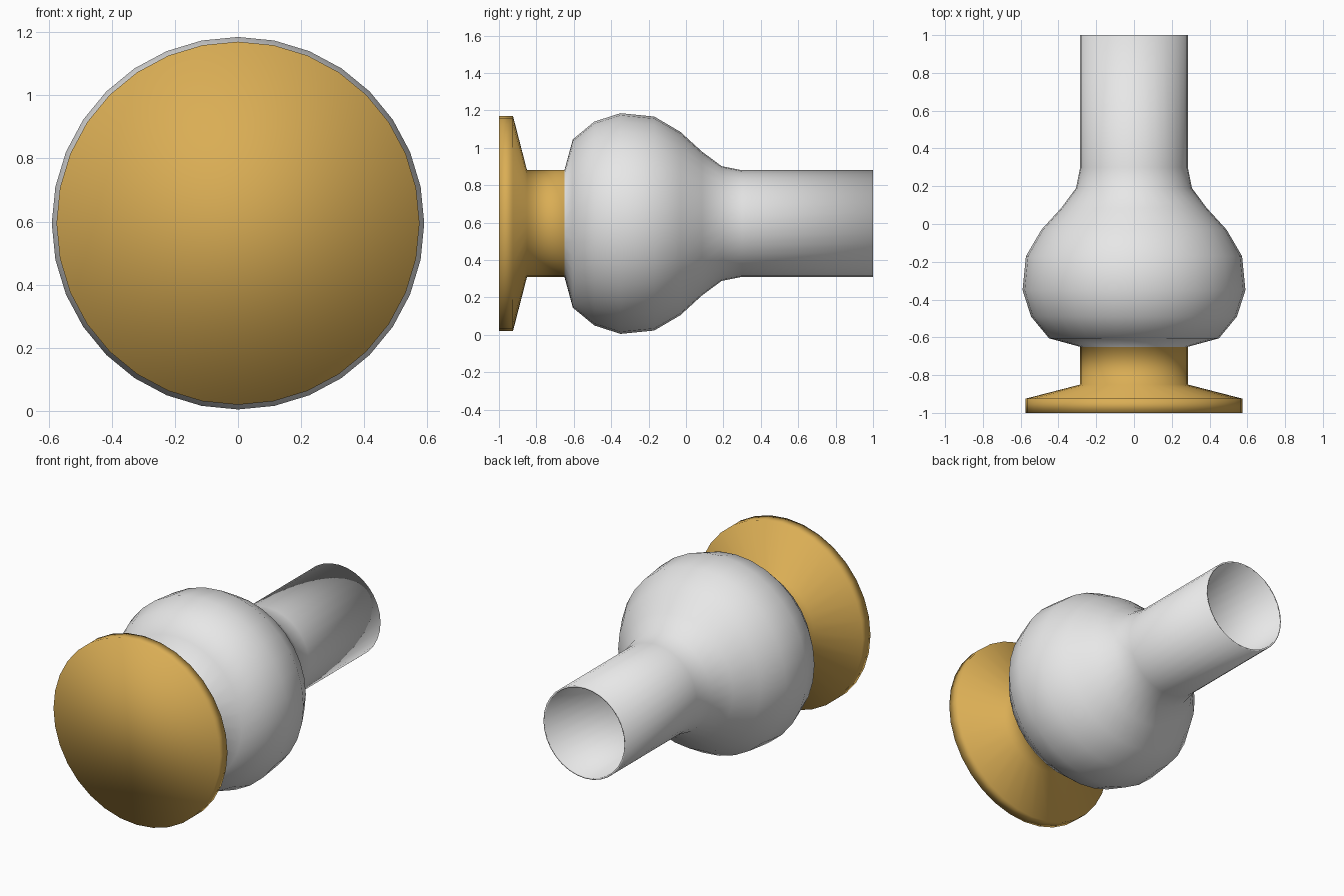
import bpy, bmesh, math

if "Cube" in bpy.data.objects:
    bpy.data.objects.remove(bpy.data.objects["Cube"])

SIDES = 32
CENTRE_Z = 0.595
JOINT_Y = -0.65   # gold foot below this, pale body beyond it

# Lathe profile: (radius, position along y)
PROFILE = [(0.575, -1.0), (0.575, -0.925), (0.285, -0.85), (0.285, -0.65),
           (0.45, -0.605), (0.545, -0.49), (0.59, -0.35), (0.572, -0.17),
           (0.49, -0.03), (0.385, 0.085), (0.307, 0.19), (0.285, 0.30),
           (0.285, 1.0)]


def material(name, rgb):
    m = bpy.data.materials.new(name)
    m.diffuse_color = (*rgb, 1.0)
    m.use_nodes = True
    m.node_tree.nodes["Principled BSDF"].inputs["Base Color"].default_value = m.diffuse_color
    return m


# Revolve the profile around the y axis
bm = bmesh.new()
rings = []
for r, y in PROFILE:
    rings.append([bm.verts.new((r * math.cos(2 * math.pi * i / SIDES), y,
                                CENTRE_Z + r * math.sin(2 * math.pi * i / SIDES)))
                  for i in range(SIDES)])
for a, b in zip(rings, rings[1:]):
    for i in range(SIDES):
        j = (i + 1) % SIDES
        bm.faces.new((a[i], b[i], b[j], a[j]))

# Closed flat base; the neck end stays open
bm.faces.new(rings[0])
bmesh.ops.recalc_face_normals(bm, faces=bm.faces)
base = min(bm.faces, key=lambda f: f.calc_center_median().y)
if base.normal.y > 0:
    bmesh.ops.reverse_faces(bm, faces=bm.faces)

# Gold foot, pale body
for f in bm.faces:
    f.smooth = True
    f.material_index = 0 if f.calc_center_median().y < JOINT_Y else 1

mesh = bpy.data.meshes.new("vase")
bm.to_mesh(mesh)
bm.free()
mesh.materials.append(material("gold", (0.70, 0.42, 0.09)))
mesh.materials.append(material("pale grey", (0.8, 0.8, 0.8)))
vase = bpy.data.objects.new("vase", mesh)
bpy.context.collection.objects.link(vase)

# Thin wall, built inwards
wall = vase.modifiers.new("wall", 'SOLIDIFY')
wall.thickness = 0.01
wall.offset = -1
